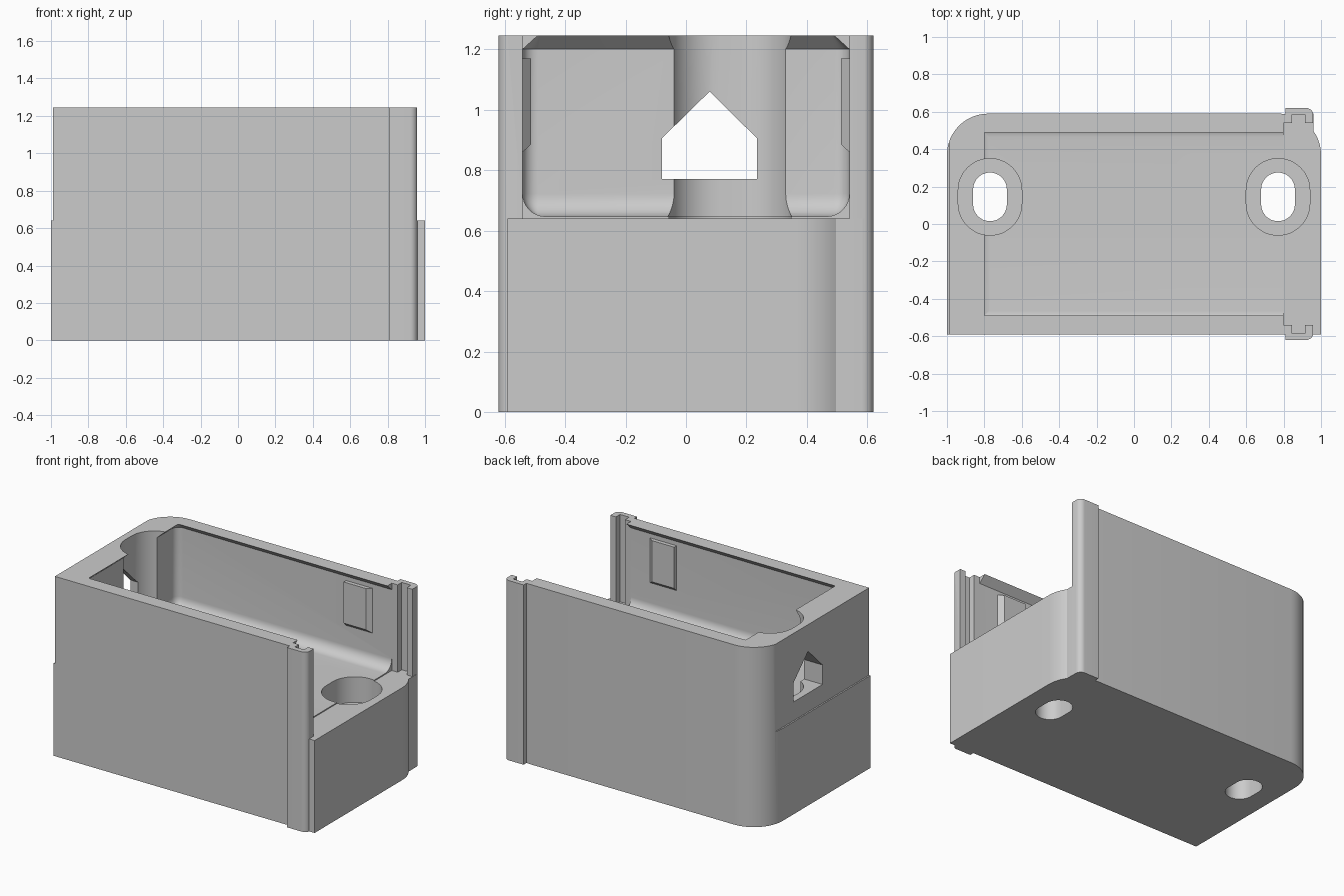
import bpy, bmesh
from math import sin, cos, pi
from mathutils import Vector

cube = bpy.data.objects.get("Cube")
if cube:
    bpy.data.objects.remove(cube, do_unlink=True)

grey = bpy.data.materials.new("light_grey")
grey.use_nodes = True
grey.diffuse_color = (0.6, 0.6, 0.6, 1)
grey.node_tree.nodes["Principled BSDF"].inputs["Base Color"].default_value = (0.6, 0.6, 0.6, 1)

TOP, DECK = 1.245, 0.64


def arc(cx, cy, r, start, end, steps=12):
    angles = [start + (end - start) * k / steps for k in range(steps + 1)]
    return [(cx + r * cos(a), cy + r * sin(a)) for a in angles]


def loft(name, loops):
    """Closed solid through matching loops of 3D points."""
    bm = bmesh.new()
    rings = [[bm.verts.new(p) for p in loop] for loop in loops]
    for low, high in zip(rings, rings[1:]):
        for i in range(len(low)):
            j = (i + 1) % len(low)
            bm.faces.new((low[i], low[j], high[j], high[i]))
    bm.faces.new(rings[0][::-1])
    bm.faces.new(rings[-1])
    bmesh.ops.recalc_face_normals(bm, faces=bm.faces)
    mesh = bpy.data.meshes.new(name)
    bm.to_mesh(mesh)
    bm.free()
    obj = bpy.data.objects.new(name, mesh)
    bpy.context.collection.objects.link(obj)
    mesh.materials.append(grey)
    return obj


def prism(name, outline, z0, z1):
    return loft(name, [[(x, y, z) for x, y in outline] for z in (z0, z1)])


def combine(target, tool, operation):
    mod = target.modifiers.new(operation, 'BOOLEAN')
    mod.operation, mod.object, mod.solver = operation, tool, 'EXACT'
    bpy.context.view_layer.objects.active = target
    bpy.ops.object.modifier_apply(modifier=mod.name)
    bpy.data.objects.remove(tool, do_unlink=True)


def slot(cx, cy, half_width, half_length):
    d = half_length - half_width
    return arc(cx, cy + d, half_width, 0, pi, 24) + arc(cx, cy - d, half_width, pi, 2 * pi, 24)


# Outer block with two rounded back corners
outline = [(-1, -0.59), (1, -0.59)]
outline += arc(0.78, 0.37, 0.22, 0, pi / 2) + arc(-0.78, 0.37, 0.22, pi / 2, pi)
housing = prism("housing", outline, 0, TOP)

# Rail posts either side of the open end
for side in (1, -1):
    post = [(0.81, 0.48), (0.96, 0.48)] + arc(0.92, 0.58, 0.04, 0, pi / 2, 8) + [(0.81, 0.62)]
    combine(housing, prism("rail_post", [(x, y * side) for x, y in post], 0, TOP), 'UNION')

# Slight step back of the upper end wall
step = [(-1.2, -0.8), (-0.99, -0.8), (-0.99, 0.8), (-1.2, 0.8)]
combine(housing, prism("step_cutter", step, DECK, 1.4), 'DIFFERENCE')


# Pocket with filleted floor and inward-leaning lip
def pocket_loop(z, inset):
    x, y, r = -0.85 + inset, 0.54 - inset, max(0.05 - inset, 0.004)
    pts = [(0.81, -y), (0.81, y)]
    pts += arc(x + r, y - r, r, pi / 2, pi, 6) + arc(x + r, r - y, r, pi, 1.5 * pi, 6)
    return [(px, py, z) for px, py in pts]


FILLET, FLOOR = 0.075, 0.647
levels = [(FLOOR + FILLET * (1 - cos(a)), FILLET * (1 - sin(a)))
          for a in [k * pi / 16 for k in range(9)]]
levels += [(1.2, 0), (1.25, 0.055)]
combine(housing, loft("pocket_cutter", [pocket_loop(z, i) for z, i in levels]), 'DIFFERENCE')

# Open end with a sliding-panel groove in each post
half = [(0.8, 0.54), (0.845, 0.54), (0.845, 0.585), (0.915, 0.585),
        (0.915, 0.54), (0.958, 0.54), (0.958, 0.8), (1.2, 0.8)]
mouth = half + [(x, -y) for x, y in reversed(half)]
combine(housing, prism("mouth_cutter", mouth, DECK, 1.4), 'DIFFERENCE')

# Counterbored mounting slots
for x in (-0.77, 0.77):
    combine(housing, prism("counterbore", slot(x, 0.145, 0.17, 0.205), 0.47, 1.4), 'DIFFERENCE')
    combine(housing, prism("slot_cutter", slot(x, 0.145, 0.09, 0.13), -0.1, 0.6), 'DIFFERENCE')

# Pointed cable window in the end wall
window = [(-0.08, 0.77), (0.235, 0.77), (0.235, 0.905), (0.078, 1.06), (-0.08, 0.905)]
combine(housing, loft("window_cutter", [[(x, y, z) for y, z in window] for x in (-1.2, -0.8)]),
        'DIFFERENCE')

# Bevelled latch pads on the inner side walls
for side, label in ((1, "back"), (-1, "front")):
    base = [(0.45, 0.855), (0.66, 0.855), (0.66, 1.17), (0.45, 1.17)]
    face = [(0.45, 0.885), (0.62, 0.885), (0.62, 1.17), (0.45, 1.17)]
    loft(label + "_latch_pad", [[(x, y * side, z) for x, z in loop]
                                for loop, y in ((base, 0.545), (face, 0.513))])

# Smooth the curves, keep the edges crisp
bpy.ops.object.select_all(action='DESELECT')
housing.select_set(True)
bpy.context.view_layer.objects.active = housing
bpy.ops.object.shade_smooth_by_angle(angle=pi / 6)
